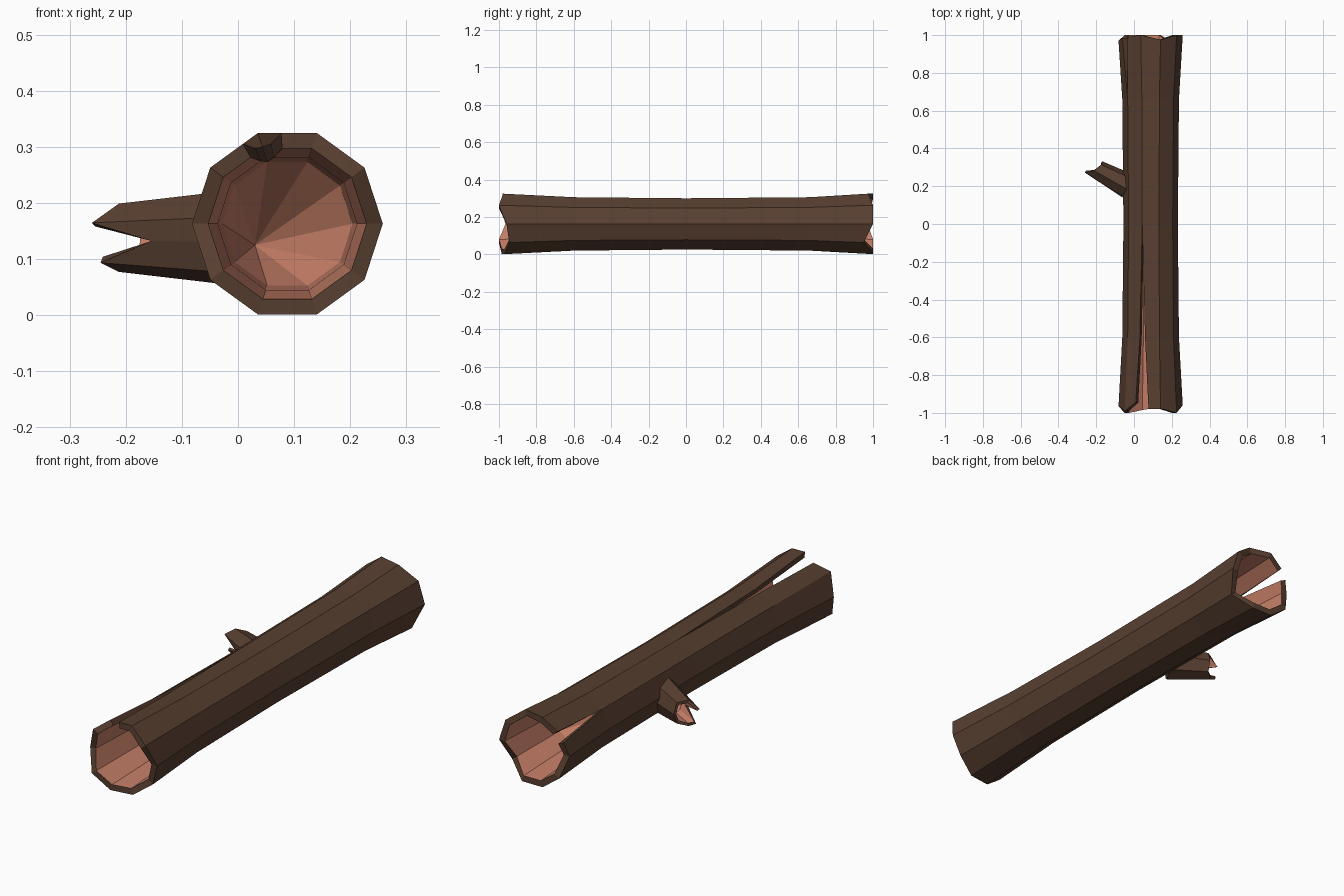
import bpy, bmesh, math
from mathutils import Vector

if "Cube" in bpy.data.objects:
    bpy.data.objects.remove(bpy.data.objects["Cube"])


def material(name, rgb):
    m = bpy.data.materials.new(name)
    m.diffuse_color = (*rgb, 1)
    m.use_nodes = True
    m.node_tree.nodes["Principled BSDF"].inputs["Base Color"].default_value = m.diffuse_color
    return m


BARK = material("dark bark", (0.098, 0.050, 0.030))
WOOD = material("inner wood", (0.56, 0.21, 0.135))


def finish(bm, name):
    bmesh.ops.remove_doubles(bm, verts=bm.verts, dist=0.0005)
    bmesh.ops.recalc_face_normals(bm, faces=bm.faces)
    me = bpy.data.meshes.new(name)
    bm.to_mesh(me)
    bm.free()
    me.materials.append(BARK)
    me.materials.append(WOOD)
    ob = bpy.data.objects.new(name, me)
    bpy.context.collection.objects.link(ob)


def skin(bm, r0, r1, mat, skip=()):
    """Quads between two rings, leaving out the columns that are split open."""
    n = len(r0)
    for i in range(n):
        if i not in skip:
            j = (i + 1) % n
            bm.faces.new((r0[i], r0[j], r1[j], r1[i])).material_index = mat


def fan(bm, ring, tip, mat, skip=()):
    v = bm.verts.new(tip)
    n = len(ring)
    for i in range(n):
        if i not in skip:
            bm.faces.new((ring[i], ring[(i + 1) % n], v)).material_index = mat


# Hollow log: ten sides, with columns 3/4 and 5/6 doubled as the two split seams
CX, CZ = 0.088, 0.163
ANG = [0, 36, 72, 108, 108, 144, 144, 180, 216, 252, 288, 324]
FRONT_END = [-.96, -1, -.978, -.98, -.945, -.99, -.99, -.965, -1, -.985, -.97, -.945]
BACK_END = [1, 1, .975, 1, 1, .99, .985, .97, 1, 1, 1, .95]
SPLITS = (3, 5)
bm = bmesh.new()


def ring(y, r, front_gap=0.0, back_gap=0.0):
    vs = []
    for i, a in enumerate(ANG):
        a += {3: -14 * front_gap, 4: 11 * front_gap,
              5: -6 * back_gap, 6: 13 * back_gap}.get(i, 0)
        # stay on the flat sides of the decagon
        rr = r * math.cos(math.radians(18)) / math.cos(math.radians(a % 36 - 18))
        yy = FRONT_END[i] if y == -1 else BACK_END[i] if y == 1 else y
        t = math.radians(a)
        vs.append(bm.verts.new((CX + rr * math.cos(t), yy, CZ + rr * math.sin(t))))
    return vs


outer = [ring(-1, .17, 1), ring(-.6, .15, .45), ring(0, .144),
         ring(.66, .15), ring(1, .17, 0, 1)]
inner_front = [ring(-1, .141, 1), ring(-.6, .124, .45), ring(0, .116)]
inner_back = [ring(1, .141, 0, 1), ring(.66, .122)]

for rings, mat in ((outer, 0), (inner_front, 1), (inner_back, 1)):
    for a, b in zip(rings, rings[1:]):
        skin(bm, a, b, mat, SPLITS)
# bark rims at both ends
skin(bm, outer[0], inner_front[0], 0, SPLITS)
skin(bm, outer[-1], inner_back[0], 0, SPLITS)
# hollow bottoms
fan(bm, inner_front[-1], (0.03, 0.22, 0.125), 1, SPLITS)
fan(bm, inner_back[-1], (0.05, 0.5, 0.14), 1, SPLITS)
# side walls of the splits
for cols, out, inn in (((3, 4), outer[:3], inner_front),
                       ((5, 6), outer[:2:-1], inner_back)):
    for c in cols:
        for k in range(len(out) - 1):
            bm.faces.new((out[k][c], out[k + 1][c], inn[k + 1][c], inn[k][c]))
finish(bm, "hollow_log")

# Broken branch stub: tapered tube with a ragged, notched end
bm = bmesh.new()
BASE = Vector((-0.03, 0.20, 0.138))
AXIS = Vector((-0.88, 0.475, 0))
SIDE = Vector((-0.475, -0.88, 0))
UP = Vector((0, 0, 1))
STUB = [(-45, .225), (-5, .115), (25, .237), (75, .20), (130, .18),
        (180, .185), (230, .18), (285, .20)]


def stub_ring(r, length=None):
    vs = []
    for a, l in STUB:
        t = math.radians(a)
        d = l if length is None else length
        vs.append(bm.verts.new(BASE + AXIS * d + SIDE * r * .8 * math.cos(t)
                               + UP * r * math.sin(t)))
    return vs


root, tip = stub_ring(.084, 0), stub_ring(.063)
lip, deep = stub_ring(.048), stub_ring(.046, .09)
skin(bm, root, tip, 0)
skin(bm, tip, lip, 0)
skin(bm, lip, deep, 1)
fan(bm, deep, BASE + AXIS * .05, 1)
bm.faces.new(root)
finish(bm, "branch_stub")
